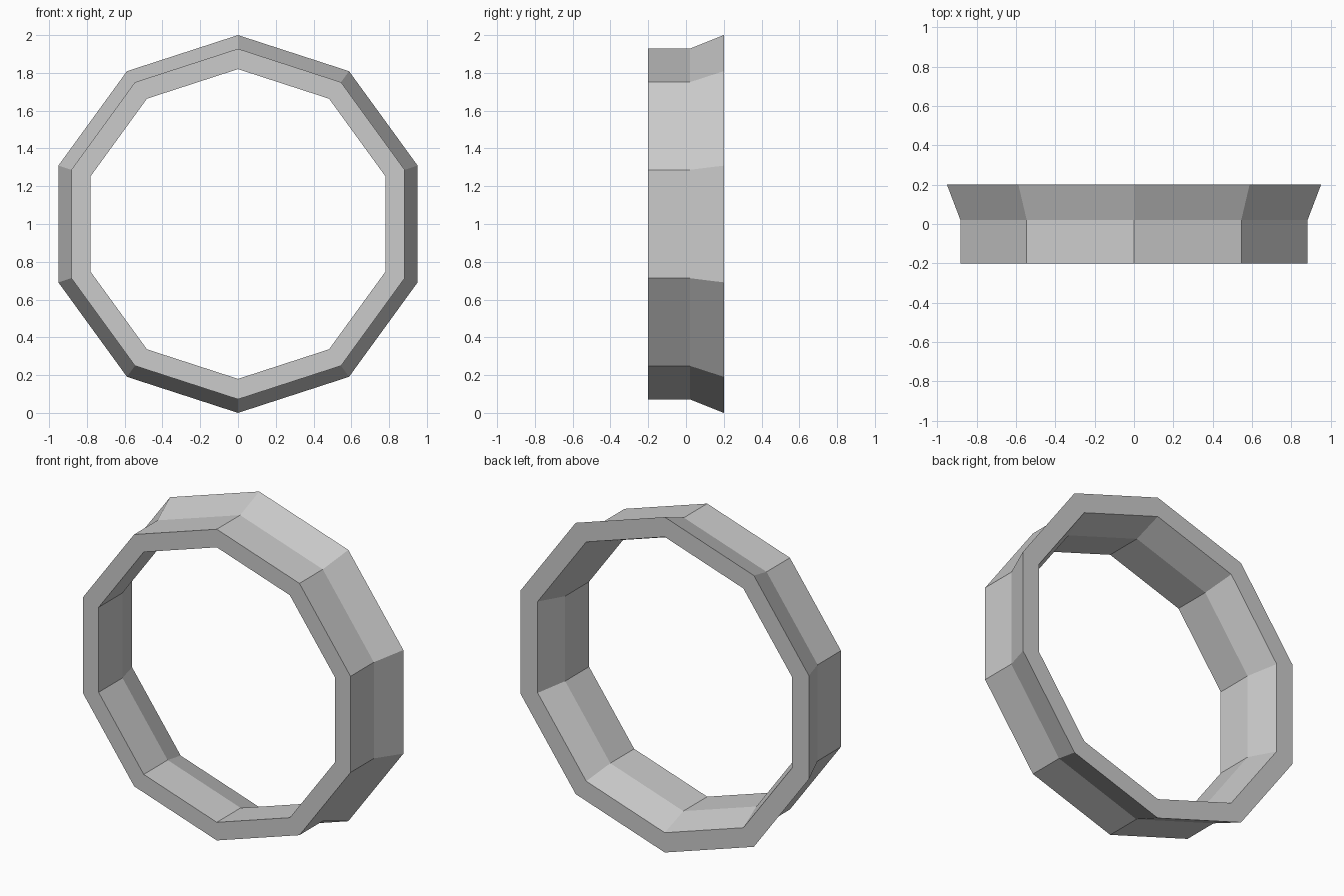
import bpy, bmesh
from math import sin, cos, tau

if "Cube" in bpy.data.objects:
    bpy.data.objects.remove(bpy.data.objects["Cube"])

SIDES = 10
# Closed wall cross-section as (radius, y): straight front band, flared back band
PROFILE = [(0.928, -0.2), (0.928, 0.02), (1.0, 0.2),
           (0.882, 0.2), (0.82, 0.025), (0.82, -0.2)]

# Ten-sided ring, swept around the y axis with a corner at the top
bm = bmesh.new()
rings = []
for i in range(SIDES):
    a = tau * i / SIDES
    rings.append([bm.verts.new((r * sin(a), y, 1 + r * cos(a))) for r, y in PROFILE])

n = len(PROFILE)
for i in range(SIDES):
    cur, nxt = rings[i], rings[(i + 1) % SIDES]
    for j in range(n):
        k = (j + 1) % n
        bm.faces.new((cur[j], cur[k], nxt[k], nxt[j]))
bmesh.ops.recalc_face_normals(bm, faces=bm.faces[:])

mesh = bpy.data.meshes.new("flared_ring")
bm.to_mesh(mesh)
bm.free()
bpy.context.collection.objects.link(bpy.data.objects.new("flared_ring", mesh))
